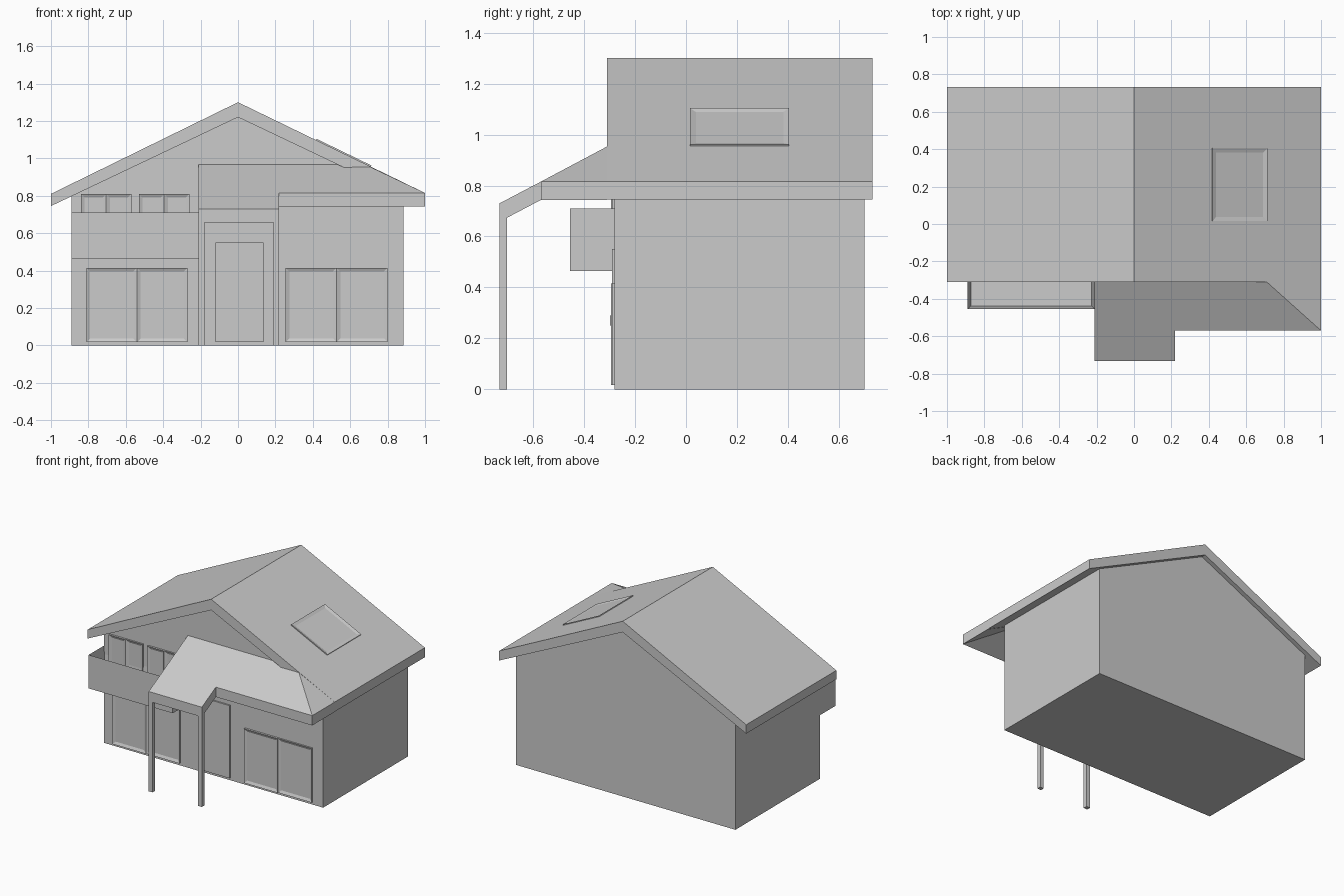
import bpy, bmesh, math
from mathutils import Matrix, Vector

if "Cube" in bpy.data.objects:
    bpy.data.objects.remove(bpy.data.objects["Cube"])


def finish(name, bm):
    bmesh.ops.recalc_face_normals(bm, faces=bm.faces)
    me = bpy.data.meshes.new(name)
    bm.to_mesh(me)
    bm.free()
    ob = bpy.data.objects.new(name, me)
    bpy.context.collection.objects.link(ob)
    return ob


def add_box(bm, x0, x1, y0, y1, z0, z1):
    m = Matrix.Translation(((x0 + x1) / 2, (y0 + y1) / 2, (z0 + z1) / 2))
    m = m @ Matrix.Diagonal((x1 - x0, y1 - y0, z1 - z0, 1))
    return bmesh.ops.create_cube(bm, size=1, matrix=m)["verts"]


def box(name, *dims):
    bm = bmesh.new()
    add_box(bm, *dims)
    return finish(name, bm)


def inset_face(bm, verts, normal, width, depth):
    """Sink a bordered panel into the side of a box facing along normal."""
    n = Vector(normal)
    bm.normal_update()
    faces = {f for v in verts for f in v.link_faces}
    face = max(faces, key=lambda f: f.normal.dot(n))
    bmesh.ops.inset_individual(bm, faces=[face], thickness=width)
    for v in face.verts:
        v.co -= n * depth


def prism(name, profile, y0, y1):
    """Extrude an x-z profile along y."""
    bm = bmesh.new()
    face = bm.faces.new([bm.verts.new((x, y0, z)) for x, z in profile])
    ext = bmesh.ops.extrude_face_region(bm, geom=[face])["geom"]
    for v in ext:
        if isinstance(v, bmesh.types.BMVert):
            v.co.y = y1
    return finish(name, bm)


def slab(name, polys, thickness):
    """Sloping roof sheet made from top outlines, thickened straight down."""
    bm = bmesh.new()
    for poly in polys:
        bm.faces.new([bm.verts.new(p) for p in poly])
    bmesh.ops.remove_doubles(bm, verts=bm.verts, dist=1e-4)
    ext = bmesh.ops.extrude_face_region(bm, geom=bm.faces[:], use_keep_orig=True)["geom"]
    for v in ext:
        if isinstance(v, bmesh.types.BMVert):
            v.co.z -= thickness
    return finish(name, bm)


# House walls with gables
prism("walls", [(-0.89, 0), (0.885, 0), (0.885, 0.805), (0, 1.225), (-0.89, 0.802)], -0.28, 0.70)

# Main gable roof
prism("main_roof", [(-1, 0.745), (-1, 0.81), (0, 1.30), (1, 0.815), (1, 0.745), (0, 1.22)], -0.31, 0.732)

# Porch roof with its entrance canopy and the hip at the right corner
porch = [(-0.21, -0.275, 0.97), (-0.21, -0.57, 0.815), (-0.21, -0.732, 0.73),
         (0.22, -0.732, 0.73), (0.22, -0.57, 0.815), (1, -0.57, 0.815),
         (0.71, -0.31, 0.953), (0.56, -0.275, 0.97)]
hip = [(1, -0.57, 0.815), (1, -0.31, 0.815), (0.71, -0.31, 0.953)]
slab("porch_roof", [porch, hip], 0.072)

# Porch posts
for side, x in (("left", -0.21), ("right", 0.19)):
    box(side + "_post", x, x + 0.03, -0.732, -0.703, 0, 0.68)

# Balcony tray
bm = bmesh.new()
tray = add_box(bm, -0.89, -0.21, -0.455, -0.275, 0.465, 0.71)
bmesh.ops.recalc_face_normals(bm, faces=bm.faces)
inset_face(bm, tray, (0, 0, 1), 0.025, 0.21)
finish("balcony", bm)


# Windows: framed sunken panes side by side
def window(name, x0, x1, z0, z1, panes=2):
    bm = bmesh.new()
    w = (x1 - x0) / panes
    for i in range(panes):
        y = -0.295 + 0.004 * (i % 2)
        v = add_box(bm, x0 + i * w, x0 + (i + 1) * w, y, -0.275, z0, z1)
        inset_face(bm, v, (0, -1, 0), 0.028, 0.009)
    finish(name, bm)


window("lower_left_window", -0.81, -0.27, 0.018, 0.415)
window("lower_right_window", 0.255, 0.80, 0.018, 0.415)
window("upper_left_window", -0.84, -0.57, 0.50, 0.81)
window("upper_right_window", -0.53, -0.26, 0.50, 0.81)

# Front door and handle
box("front_door", -0.12, 0.135, -0.291, -0.275, 0.018, 0.55)
box("door_handle", -0.1, -0.085, -0.298, -0.288, 0.25, 0.29)

# Skylight on the right slope
bm = bmesh.new()
sky = add_box(bm, -0.163, 0.163, -0.195, 0.195, -0.02, 0.007)
inset_face(bm, sky, (0, 0, 1), 0.033, 0.006)
skylight = finish("skylight", bm)
skylight.rotation_euler = (0, math.atan(0.485), 0)
skylight.location = (0.564, 0.21, 1.30 - 0.485 * 0.564)
